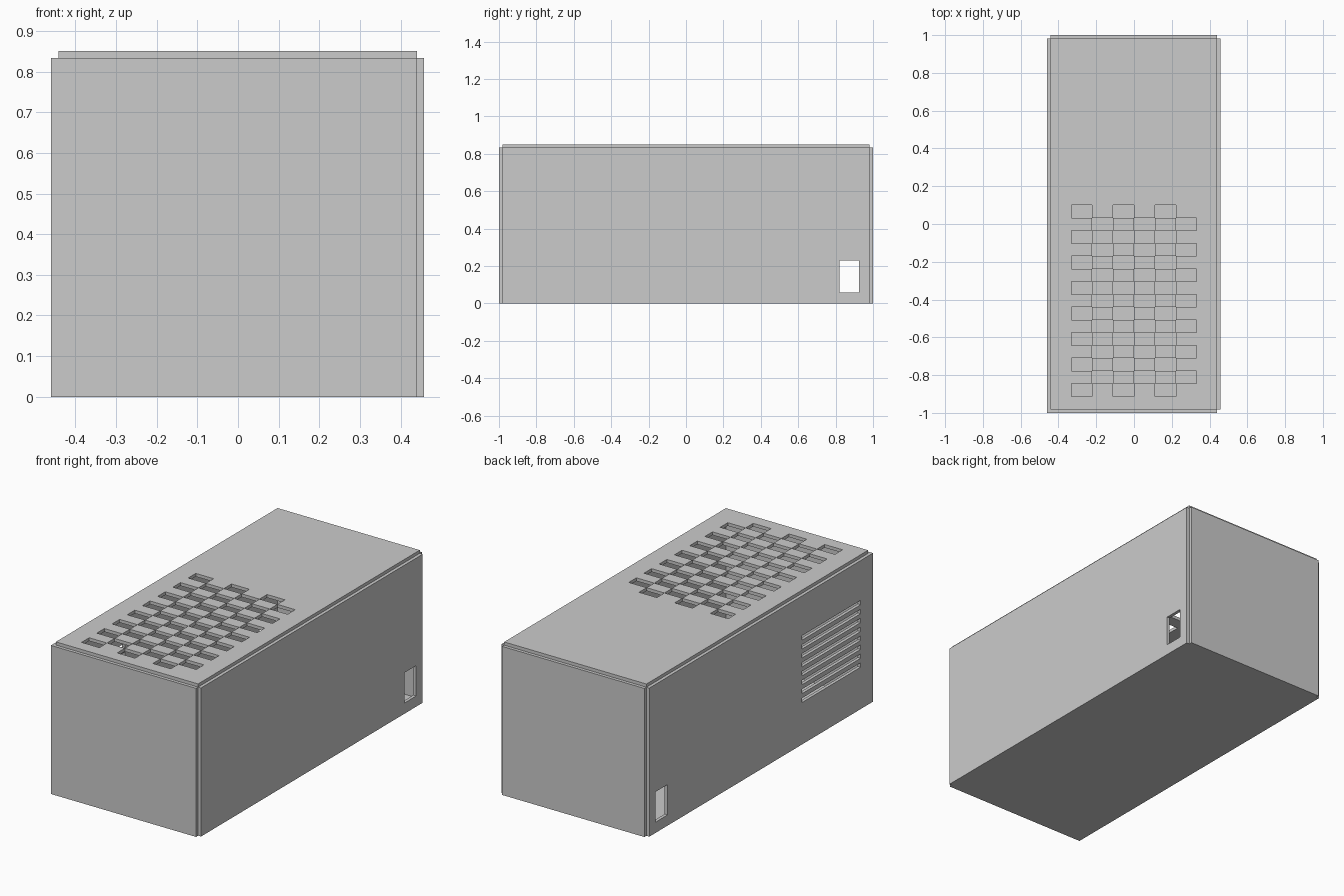
import bpy, bmesh
from mathutils import Vector

if "Cube" in bpy.data.objects:
    bpy.data.objects.remove(bpy.data.objects["Cube"])


def panel(name, us, vs, place, depth, is_hole=lambda i, j: False):
    """Sheet built on a grid of cut lines; cells flagged as holes are left open."""
    bm = bmesh.new()
    grid = {}

    def vert(i, j):
        if (i, j) not in grid:
            grid[i, j] = bm.verts.new(place(us[i], vs[j]))
        return grid[i, j]

    for i in range(len(us) - 1):
        for j in range(len(vs) - 1):
            if not is_hole(i, j):
                bm.faces.new([vert(i, j), vert(i + 1, j), vert(i + 1, j + 1), vert(i, j + 1)])
    bmesh.ops.recalc_face_normals(bm, faces=bm.faces[:])
    ext = bmesh.ops.extrude_face_region(bm, geom=bm.faces[:], use_keep_orig=True)
    bmesh.ops.translate(bm, vec=Vector(depth),
                        verts=[g for g in ext["geom"] if isinstance(g, bmesh.types.BMVert)])
    bmesh.ops.recalc_face_normals(bm, faces=bm.faces[:])
    mesh = bpy.data.meshes.new(name)
    bm.to_mesh(mesh)
    bm.free()
    obj = bpy.data.objects.new(name, mesh)
    bpy.context.collection.objects.link(obj)
    return obj


T = 0.018                      # sheet thickness
XL, XR = -0.442, 0.44          # inner faces of the side panels
YF, YB = -0.982, 0.982         # inner faces of the end panels
SEAM, TOP, H = 0.1, 0.833, 0.851


def side(x):
    return lambda y, z: (x, y, z)


def end(y):
    return lambda x, z: (x, y, z)


def flat(z):
    return lambda x, y: (x, y, z)


# Floor, front and back
panel("floor", [XL, XR], [YF, YB], flat(0), (0, 0, T))
panel("front_panel", [XL - T, XR], [0, TOP], end(-1), (0, T, 0))
panel("back_panel", [XL, XR], [0, TOP], end(YB), (0, T, 0))

# Side panels with a small port opening near the back
port_z = [0, 0.06, 0.23, TOP]
port = lambda i, j: i == 1 and j == 1
panel("right_panel", [YF, 0.82, 0.925, YB], port_z, side(XR), (T, 0, 0), port)
panel("left_rear_panel", [SEAM, 0.82, 0.925, YB], port_z, side(XL), (-T, 0, 0), port)

# Left front panel with stacked horizontal slots
slot_z = [0]
for k in range(8):
    z = 0.235 + k * 0.05
    slot_z += [z, z + 0.025]
slot_z.append(TOP)
panel("left_slotted_panel", [YF, -0.89, -0.37, SEAM], slot_z, side(XL), (-T, 0, 0),
      lambda i, j: i == 1 and j % 2 == 1)

# Top: solid rear lid and checkerboard vent lid
panel("rear_lid", [XL, XR], [SEAM, YB], flat(TOP), (0, 0, H - TOP))
vent_x = [XL] + [-0.332 + 0.1107 * k for k in range(7)] + [XR]
vent_y = [YF] + [-0.912 + 0.06747 * k for k in range(16)]
panel("vent_lid", vent_x, vent_y, flat(TOP), (0, 0, H - TOP),
      lambda i, j: 1 <= i <= 6 and j >= 1 and (i + j) % 2 == 0)
